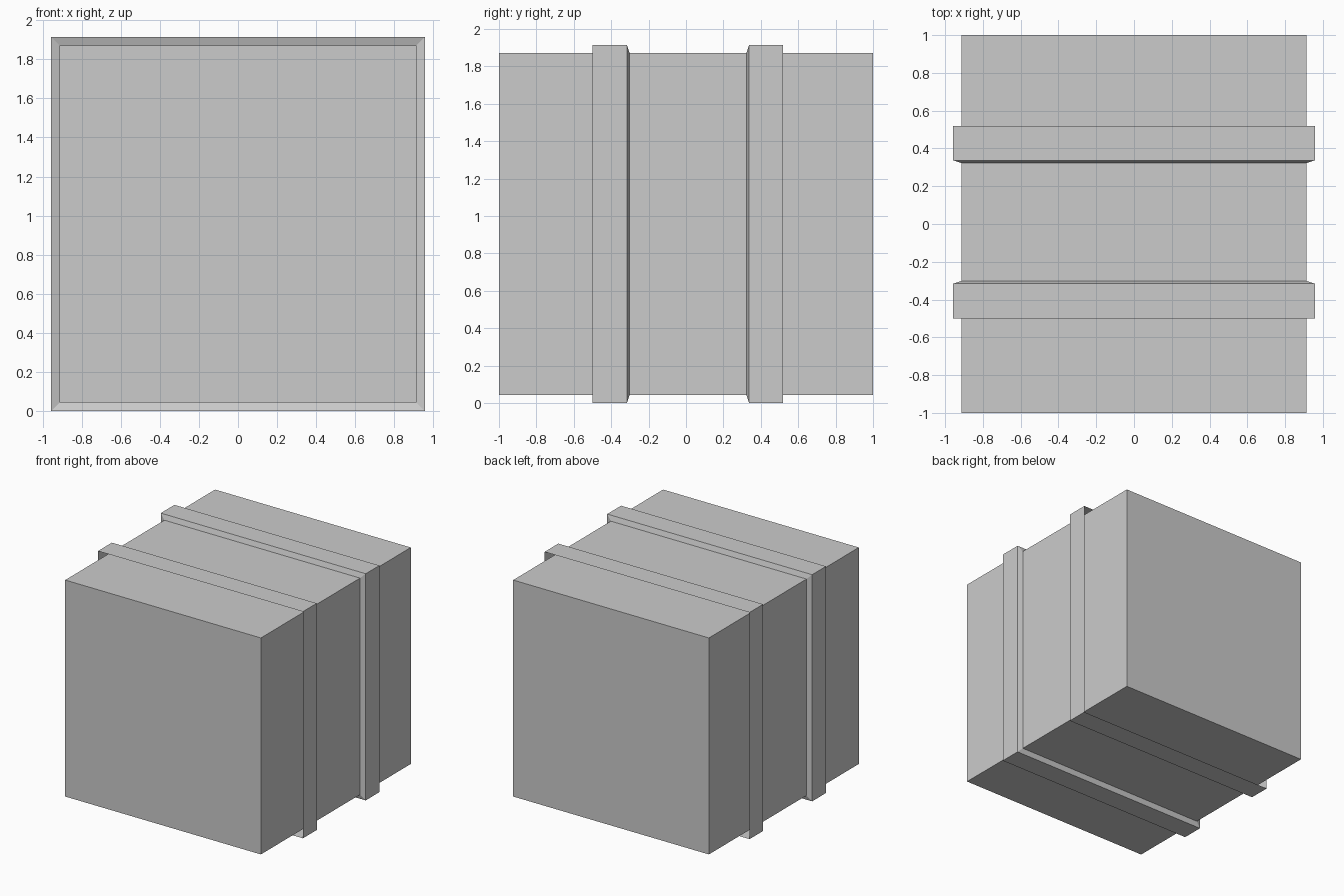
import bpy, bmesh

if "Cube" in bpy.data.objects:
    bpy.data.objects.remove(bpy.data.objects["Cube"])

BODY = 0.914   # half width / half height of the body
RIM = 0.957    # half width / half height of the raised bands


def square_sleeve(name, rings, cap=False):
    """Loft square rings (half size, y) along the y axis."""
    bm = bmesh.new()
    loops = []
    for half, y in rings:
        corners = ((-1, -1), (1, -1), (1, 1), (-1, 1))
        loops.append([bm.verts.new((sx * half, y, RIM + sz * half)) for sx, sz in corners])
    for a, b in zip(loops, loops[1:]):
        for i in range(4):
            j = (i + 1) % 4
            bm.faces.new((a[i], b[i], b[j], a[j]))
    if cap:
        bm.faces.new(loops[0])
        bm.faces.new(loops[-1][::-1])
    # keep every side facing away from the central axis
    if rings[0][1] > rings[-1][1]:
        bmesh.ops.reverse_faces(bm, faces=bm.faces[:])
    mesh = bpy.data.meshes.new(name)
    bm.to_mesh(mesh)
    bm.free()
    obj = bpy.data.objects.new(name, mesh)
    bpy.context.collection.objects.link(obj)
    return obj


# Closed main block
square_sleeve("body", [(BODY, -1), (BODY, 1)], cap=True)

# Raised bands: open on the outer side, sloped down to the body on the inner side
square_sleeve("front_band", [(RIM, -0.501), (RIM, -0.316), (BODY, -0.302)])
square_sleeve("back_band", [(RIM, 0.519), (RIM, 0.337), (BODY, 0.323)])
